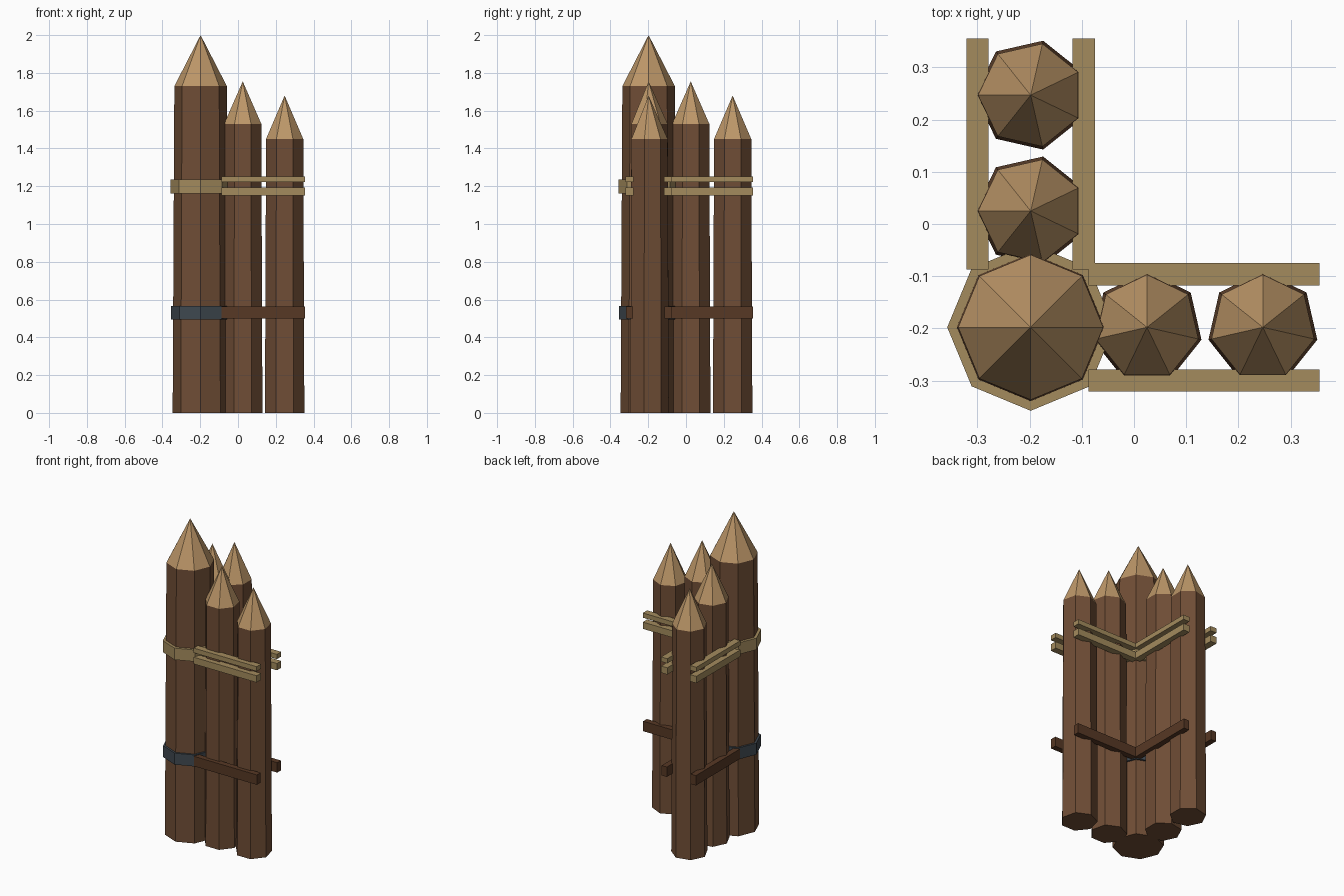
import bpy
from math import pi

if "Cube" in bpy.data.objects:
    bpy.data.objects.remove(bpy.data.objects["Cube"])


def material(name, rgb):
    m = bpy.data.materials.new(name)
    m.diffuse_color = (*rgb, 1)
    m.use_nodes = True
    m.node_tree.nodes["Principled BSDF"].inputs["Base Color"].default_value = m.diffuse_color
    return m


BARK = material("bark", (0.16, 0.075, 0.036))
CUT = material("cut_wood", (0.51, 0.31, 0.14))
ROPE = material("pale_wood", (0.37, 0.26, 0.11))
DARK = material("dark_wood", (0.095, 0.04, 0.018))
IRON = material("iron", (0.05, 0.065, 0.08))


def finish(name, mat):
    ob = bpy.context.object
    ob.name = name
    ob.data.materials.append(mat)


def prism(name, mat, sides, r1, r2, x, y, z0, z1, turn):
    # Blender cones start with a vertex on +y; turn is added about z
    bpy.ops.mesh.primitive_cone_add(vertices=sides, radius1=r1, radius2=r2, depth=z1 - z0,
                                    location=(x, y, (z0 + z1) / 2), rotation=(0, 0, turn))
    finish(name, mat)


def box(name, mat, x0, x1, y0, y1, z0, z1):
    bpy.ops.mesh.primitive_cube_add(size=1, location=((x0 + x1) / 2, (y0 + y1) / 2, (z0 + z1) / 2))
    bpy.context.object.scale = (x1 - x0, y1 - y0, z1 - z0)
    bpy.ops.object.transform_apply(location=False, rotation=False, scale=True)
    finish(name, mat)


def stake(name, sides, r1, r2, x, y, shoulder, top, turn):
    prism(name + "_shaft", BARK, sides, r1, r2, x, y, 0, shoulder, turn)
    prism(name + "_tip", CUT, sides, r2, 0, x, y, shoulder, top, turn)


C = -0.198

# Corner post with its two collars
stake("corner_post", 8, 0.148, 0.139, C, C, 1.73, 2.0, 0)
prism("upper_collar", ROPE, 8, 0.16, 0.16, C, C, 1.162, 1.236, 0)
prism("lower_collar", IRON, 8, 0.158, 0.158, C, C, 0.494, 0.567, 0)

# Two stakes along each wing
for i, (d, shoulder, top) in enumerate([(0.025, 1.53, 1.755), (0.247, 1.45, 1.68)]):
    stake(f"side_stake_{i}", 7, 0.107, 0.101, d, C, shoulder, top, 0)
    stake(f"back_stake_{i}", 7, 0.107, 0.101, C, d, shoulder, top, pi / 2)

# Rails on both faces of each wing
rails = [("top_rail", ROPE, 1.222, 1.252, 0.0215), ("middle_rail", ROPE, 1.151, 1.194, 0.0215),
         ("bottom_rail", DARK, 0.499, 0.562, 0.0185)]
for name, mat, z0, z1, h in rails:
    for face, s in (("outer", -1), ("inner", 1)):
        m = C + s * 0.102
        box(f"side_{face}_{name}", mat, -0.087, 0.356, m - h, m + h, z0, z1)
        box(f"back_{face}_{name}", mat, m - h, m + h, -0.087, 0.356, z0, z1)
